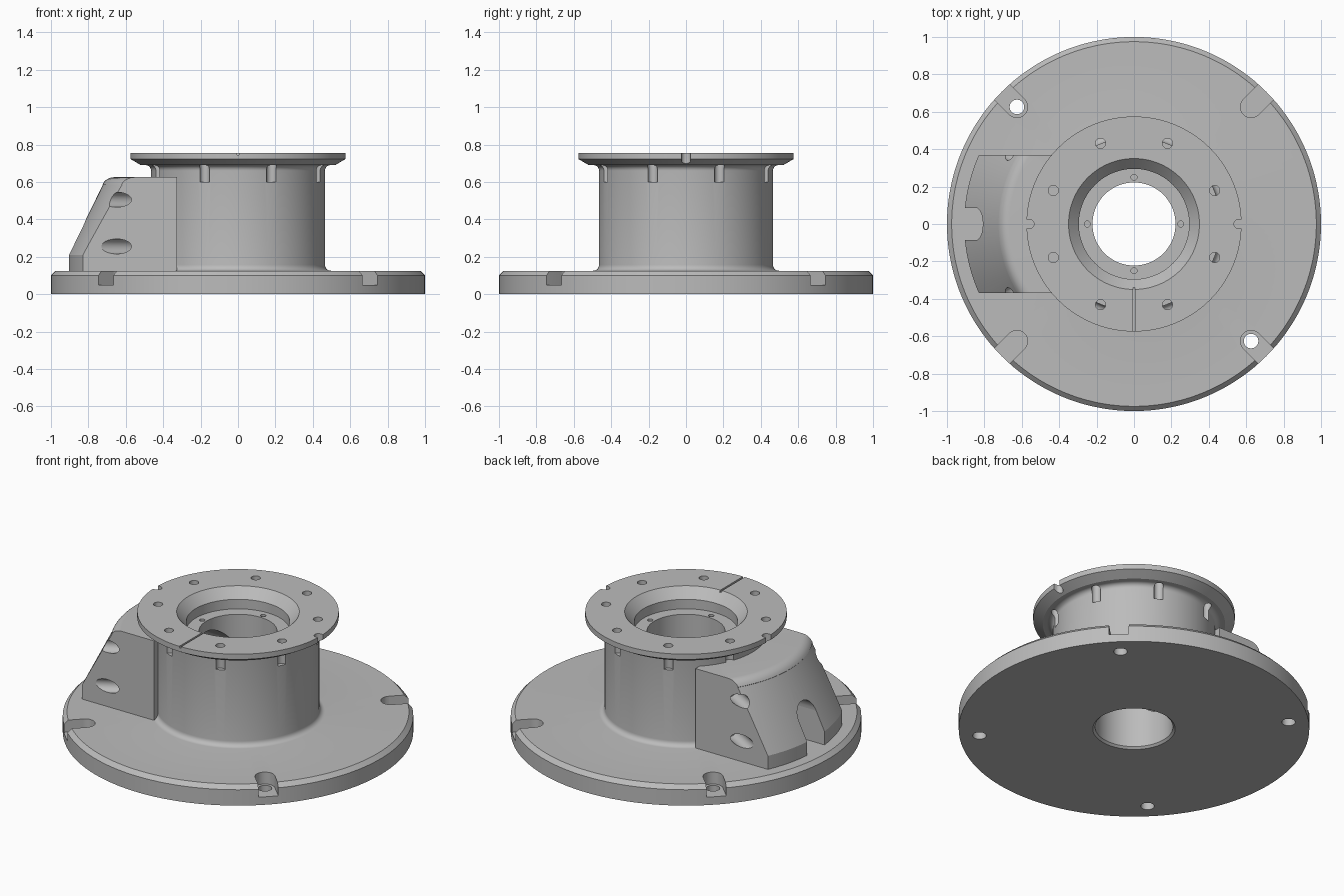
import bpy, bmesh
from math import sin, cos, pi, radians
from mathutils import Vector, Matrix

cube = bpy.data.objects.get("Cube")
if cube:
    bpy.data.objects.remove(cube, do_unlink=True)

metal = bpy.data.materials.new("machined_grey")
metal.use_nodes = True
GREY = (0.5, 0.5, 0.5, 1)
metal.diffuse_color = GREY
metal.node_tree.nodes["Principled BSDF"].inputs["Base Color"].default_value = GREY


def make_object(name, bm):
    bmesh.ops.recalc_face_normals(bm, faces=bm.faces)
    mesh = bpy.data.meshes.new(name)
    bm.to_mesh(mesh)
    bm.free()
    mesh.materials.append(metal)
    obj = bpy.data.objects.new(name, mesh)
    bpy.context.collection.objects.link(obj)
    return obj


def revolve(name, profile, steps=144):
    """Turn a closed (radius, height) profile about the z axis."""
    bm = bmesh.new()
    rings = [[bm.verts.new((r * cos(2 * pi * i / steps), r * sin(2 * pi * i / steps), z))
              for r, z in profile] for i in range(steps)]
    count = len(profile)
    for i in range(steps):
        a, b = rings[i], rings[(i + 1) % steps]
        for j in range(count):
            k = (j + 1) % count
            bm.faces.new((a[j], b[j], b[k], a[k]))
    return make_object(name, bm)


def arc(cx, cz, radius, start, end, steps=6):
    angles = [radians(start + (end - start) * i / steps) for i in range(steps + 1)]
    return [(cx + radius * cos(a), cz + radius * sin(a)) for a in angles]


def rod(start, end, radius, steps=32):
    start, end = Vector(start), Vector(end)
    axis = end - start
    turn = axis.to_track_quat('Z', 'Y').to_matrix().to_4x4()
    bm = bmesh.new()
    bmesh.ops.create_cone(bm, cap_ends=True, segments=steps, radius1=radius, radius2=radius,
                          depth=axis.length,
                          matrix=Matrix.Translation((start + end) / 2) @ turn)
    return make_object("cutter", bm)


def block(center, size, angle=0):
    bm = bmesh.new()
    bmesh.ops.create_cube(bm, size=1, matrix=Matrix.Translation(center)
                          @ Matrix.Rotation(angle, 4, 'Z') @ Matrix.Diagonal((*size, 1)))
    return make_object("cutter", bm)


def combine(target, tool, operation='DIFFERENCE'):
    """Apply a boolean and remove the tool."""
    tool.hide_render = True
    mod = target.modifiers.new("cut", 'BOOLEAN')
    mod.operation, mod.solver, mod.object = operation, 'EXACT', tool
    bpy.context.view_layer.objects.active = target
    bpy.ops.object.modifier_apply(modifier=mod.name)
    bpy.data.objects.remove(tool, do_unlink=True)


def polar(radius, angle, z):
    return Vector((radius * cos(angle), radius * sin(angle), z))


# Turned body: base plate, barrel, top flange and stepped bore
body = revolve("flanged_body", [(0.235, 0), (1, 0), (1, 0.1), (0.975, 0.125)]
               + arc(0.497, 0.157, 0.032, 270, 180)
               + arc(0.495, 0.66, 0.03, 180, 90)
               + [(0.52, 0.69), (0.575, 0.722), (0.575, 0.755), (0.35, 0.755),
                  (0.295, 0.695), (0.295, 0.635), (0.222, 0.635), (0.222, 0.012)])

# Mounting notches and bolt holes in the base
for n in range(4):
    a = pi / 4 + n * pi / 2
    combine(body, rod(polar(0.885, a, 0.05), polar(0.885, a, 0.3), 0.057))
    combine(body, block(polar(1.035, a, 0.175), (0.3, 0.114, 0.25), a))
    combine(body, rod(polar(0.885, a, -0.1), polar(0.885, a, 0.2), 0.039))

# Flange holes, rim notches and index groove
for n in range(8):
    a = pi / 8 + n * pi / 4
    combine(body, rod(polar(0.467, a, 0.6), polar(0.467, a, 0.9), 0.027, 24))
for side in (-1, 1):
    combine(body, rod((side * 0.56, 0, 0.6), (side * 0.56, 0, 0.9), 0.025, 24))
    combine(body, block((side * 0.59, 0, 0.75), (0.06, 0.05, 0.3)))
combine(body, block((0, -0.47, 0.755), (0.012, 0.3, 0.02)))

# Small screw holes in the bore ledge
for n in range(4):
    a = n * pi / 2
    combine(body, rod(polar(0.25, a, 0.5), polar(0.25, a, 0.8), 0.016, 16))

# Cable opening through the barrel wall
combine(body, rod((-0.1, 0, 0.39), (-0.6, 0, 0.39), 0.18, 48))

# Side housing: a tapered ring trimmed to a slab
housing = revolve("cable_housing", [(0.43, 0.11), (0.908, 0.11), (0.908, 0.21)]
                  + [(0.722, 0.585)] + arc(0.665, 0.56, 0.065, 25, 90) + [(0.43, 0.625)])
combine(housing, block((-0.825, 0, 0.4), (1, 0.74, 1)), 'INTERSECT')

# Inner cavity and arched cable exit
combine(housing, rod((-0.2, 0, 0.39), (-0.6, 0, 0.39), 0.18, 48))
combine(housing, rod((-0.5, 0, 0.325), (-1.1, 0, 0.325), 0.086))
combine(housing, block((-0.8, 0, 0.175), (0.6, 0.172, 0.3)))

# Slanted screw holes in both housing sides
for side in (-1, 1):
    for z in (0.255, 0.505):
        mouth = Vector((-0.65, side * 0.37, z))
        inward = Vector((0.87, -side * 0.5, 0))
        combine(housing, rod(mouth - inward * 0.3, mouth + inward * 0.16, 0.04))

# Smooth turned surfaces, crisp edges
for obj in (body, housing):
    bpy.ops.object.select_all(action='DESELECT')
    obj.select_set(True)
    bpy.context.view_layer.objects.active = obj
    bpy.ops.object.shade_smooth_by_angle(angle=radians(25))
